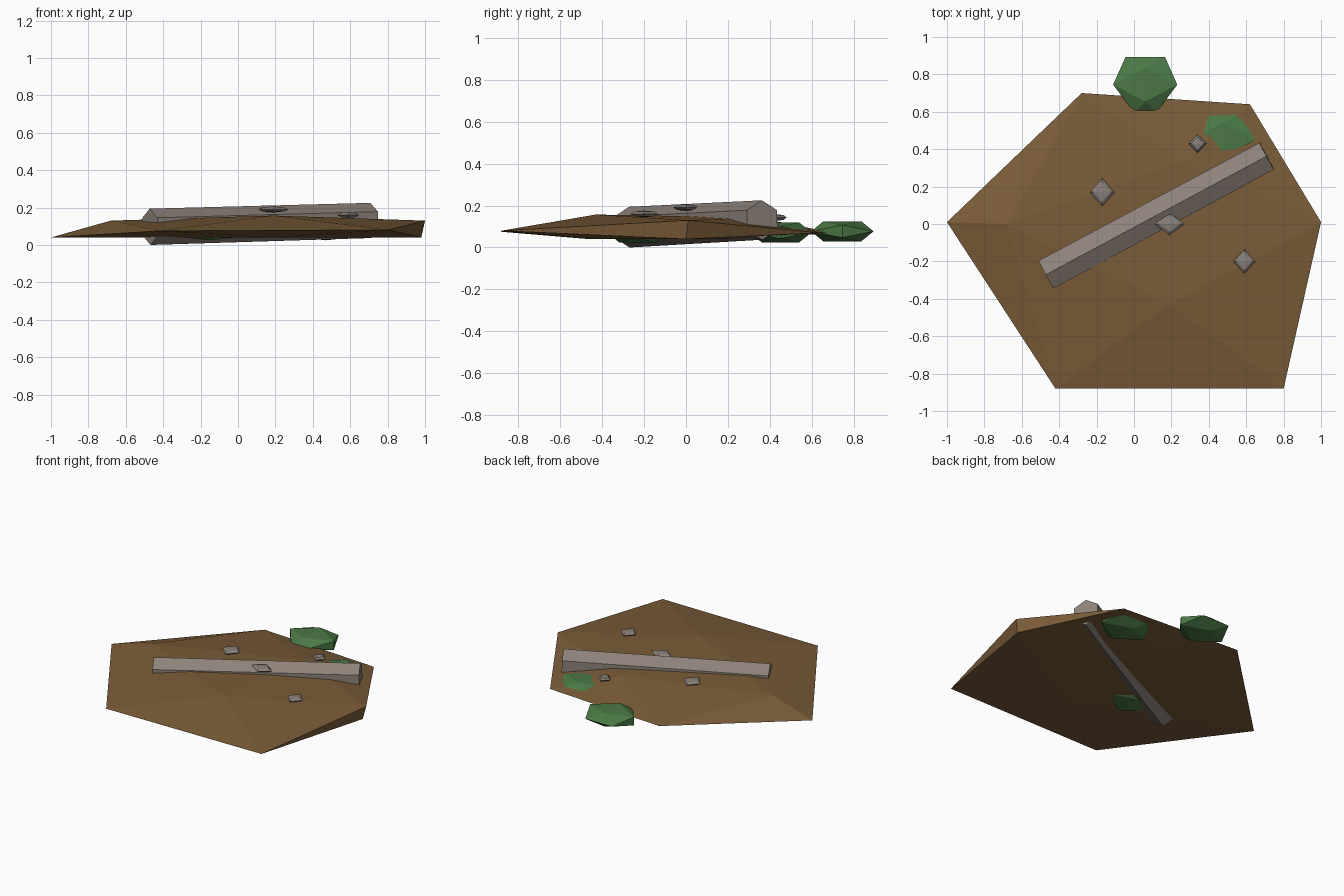
import bpy, bmesh, math
from mathutils import Vector, Matrix

cube = bpy.data.objects.get("Cube")
if cube:
    bpy.data.objects.remove(cube, do_unlink=True)


def material(name, rgb):
    m = bpy.data.materials.new(name)
    m.use_nodes = True
    m.diffuse_color = (*rgb, 1)
    bsdf = next(n for n in m.node_tree.nodes if n.type == 'BSDF_PRINCIPLED')
    bsdf.inputs["Base Color"].default_value = (*rgb, 1)
    bsdf.inputs["Roughness"].default_value = 0.9
    return m


soil = material("soil brown", (0.195, 0.105, 0.04))
bark = material("weathered grey", (0.27, 0.225, 0.195))
stone = material("stone grey", (0.25, 0.215, 0.19))
leaf = material("leaf green", (0.07, 0.19, 0.06))


def finish(name, bm, mat):
    bmesh.ops.recalc_face_normals(bm, faces=bm.faces)
    mesh = bpy.data.meshes.new(name)
    bm.to_mesh(mesh)
    bm.free()
    mesh.materials.append(mat)
    obj = bpy.data.objects.new(name, mesh)
    bpy.context.collection.objects.link(obj)
    return obj


def hull(name, points, mat):
    """Faceted lump wrapped round a few corner points."""
    bm = bmesh.new()
    for p in points:
        bm.verts.new(p)
    bmesh.ops.convex_hull(bm, input=bm.verts[:])
    return finish(name, bm, mat)


# Ground mound: a flattened, uneven twenty-sided lump
hull("ground_mound", [
    (-0.42, -0.88, 0.075), (0.80, -0.88, 0.08),   # front rim
    (-0.28, 0.70, 0.07), (0.62, 0.64, 0.07),      # back rim
    (-1, 0.01, 0.04), (-0.68, 0, 0.13),           # one end
    (1, 0.01, 0.13), (0.98, 0, 0.04),             # other end
    (0.19, -0.43, 0.157), (0.27, 0.34, 0.143),    # top ridge
    (0.18, -0.46, 0.04), (0.18, 0.38, 0.045),     # underside ridge
], soil)

# Fallen log: six-sided beam sunk through the mound
start, end = Vector((-0.47, -0.27, 0.097)), Vector((0.71, 0.363, 0.131))
axis = end - start
bm = bmesh.new()
bmesh.ops.create_cone(bm, cap_ends=True, segments=6, radius1=0.097,
                      radius2=0.094, depth=axis.length)
side = Vector((0, 0, 1)).cross(axis).normalized()
up = axis.normalized().cross(side)
turn = Matrix((up, side, axis.normalized())).transposed().to_4x4()
# keep one corner of the cross-section pointing straight up
corner = max((v.co for v in bm.verts), key=lambda c: c.x)
spin = Matrix.Rotation(-math.atan2(corner.y, corner.x), 4, 'Z')
bm.transform(Matrix.Translation((start + end) / 2) @ turn @ spin)
finish("fallen_log", bm, bark)


# Bushes: flattened twenty-sided lumps, two of them mostly buried
def bush(name, x, y, z, height):
    g = (1 + math.sqrt(5)) / 2
    pts = []
    for a in (-1, 1):
        for b in (-1, 1):
            pts += [(a * (1.05 if b > 0 else 0.6), b * g * 0.92, 0),
                    (a * g * 1.06, 0, b), (0, a * 0.9, b * g)]
    hull(name, [(x + 0.1 * p, y + 0.1 * q, z + height * r / g)
                for p, q, r in pts], leaf)


bush("back_bush", 0.06, 0.745, 0.077, 0.048)
bush("buried_bush_back", 0.47, 0.45, 0.072, 0.047)
bush("buried_bush_front", -0.15, -0.23, 0.075, 0.05)

# Pebbles: thin diamond-shaped stones resting on the surface
for i, (x, y, z, rx, ry) in enumerate([
        (0.19, 0, 0.19, 0.08, 0.06), (-0.17, 0.17, 0.157, 0.065, 0.075),
        (0.34, 0.43, 0.143, 0.048, 0.05), (0.59, -0.2, 0.16, 0.058, 0.065)]):
    bm = bmesh.new()
    bmesh.ops.create_uvsphere(bm, u_segments=4, v_segments=4, radius=1)
    bm.transform(Matrix.Translation((x, y, z)) @ Matrix.Diagonal((rx, ry, 0.016, 1)))
    finish("pebble_%d" % (i + 1), bm, stone)
